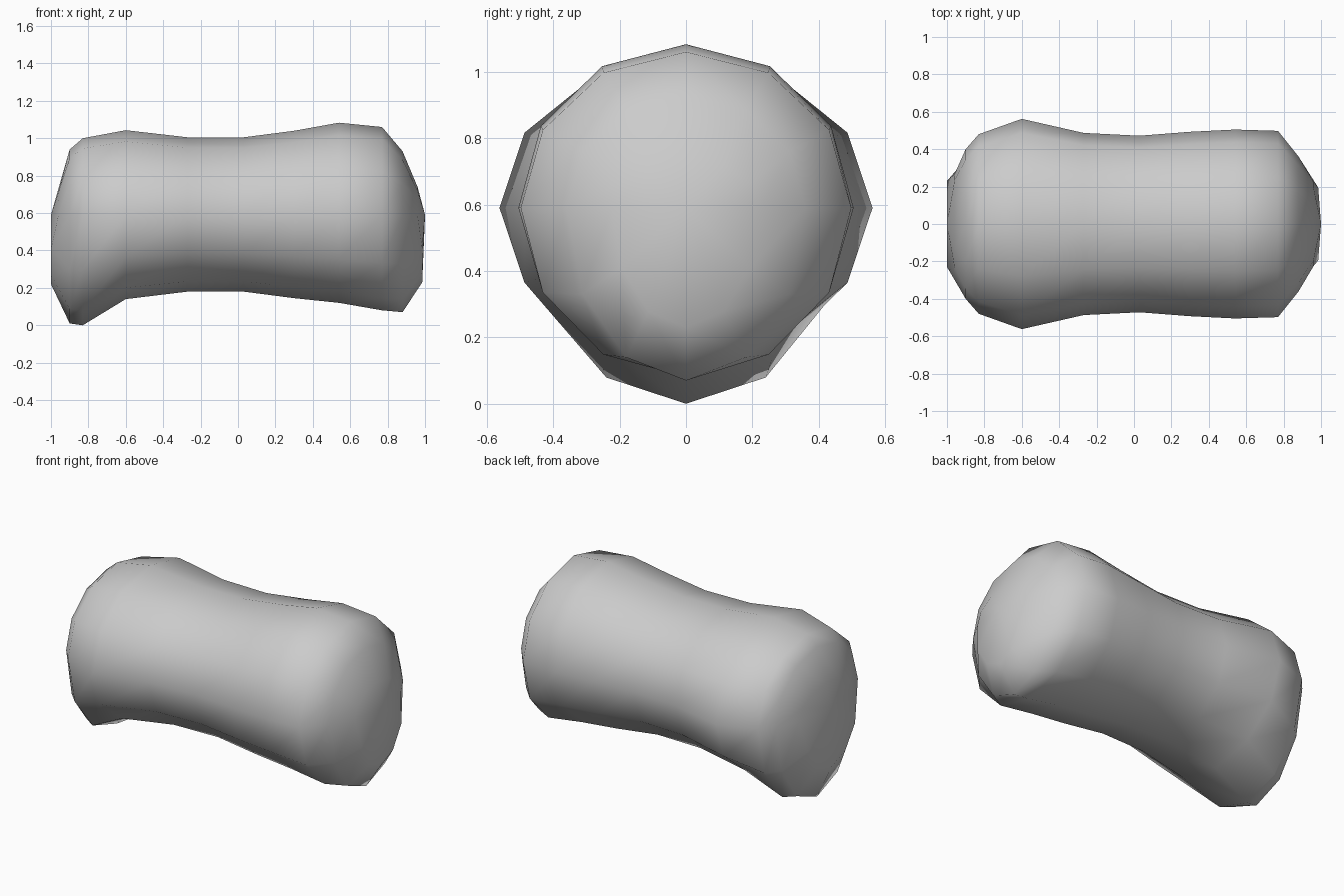
import bpy, bmesh, math

if "Cube" in bpy.data.objects:
    bpy.data.objects.remove(bpy.data.objects["Cube"])

SIDES = 12
MID = 0.59   # height of the widest line

# stations: x of upper half, x of lower half, half width, top z, bottom z
stations = [
    (-0.96, -1.00, 0.265, 0.73, 0.22),
    (-0.90, -0.90, 0.40, 0.94, 0.01),
    (-0.83, -0.83, 0.48, 1.00, 0.00),
    (-0.60, -0.60, 0.562, 1.043, 0.14),
    (-0.27, -0.27, 0.487, 1.005, 0.18),
    (0.03, 0.03, 0.472, 1.005, 0.18),
    (0.30, 0.30, 0.493, 1.04, 0.145),
    (0.54, 0.54, 0.505, 1.083, 0.12),
    (0.77, 0.77, 0.498, 1.06, 0.08),
    (0.88, 0.88, 0.36, 0.93, 0.07),
    (0.96, 0.985, 0.225, 0.74, 0.23),
]

bm = bmesh.new()

# body rings, each an upper and a lower half ellipse
rings = []
for xu, xl, w, top, bot in stations:
    ring = []
    for i in range(SIDES):
        a = math.tau * i / SIDES
        s, c = math.sin(a), math.cos(a)
        lower = c < -1e-6
        z = MID + c * ((MID - bot) if lower else (top - MID))
        ring.append(bm.verts.new((xl if lower else xu, w * s, z)))
    rings.append(ring)

# skin between rings
for r0, r1 in zip(rings, rings[1:]):
    for i in range(SIDES):
        j = (i + 1) % SIDES
        bm.faces.new((r0[i], r0[j], r1[j], r1[i]))

# end caps, fanned to a centre point
for ring, x in ((rings[0], -1.0), (rings[-1], 1.0)):
    tip = bm.verts.new((x, 0, MID))
    for i in range(SIDES):
        bm.faces.new((ring[i], ring[(i + 1) % SIDES], tip))

bmesh.ops.recalc_face_normals(bm, faces=bm.faces)
for f in bm.faces:
    f.smooth = True
mesh = bpy.data.meshes.new("body")
bm.to_mesh(mesh)
bm.free()
body = bpy.data.objects.new("body", mesh)
bpy.context.collection.objects.link(body)
